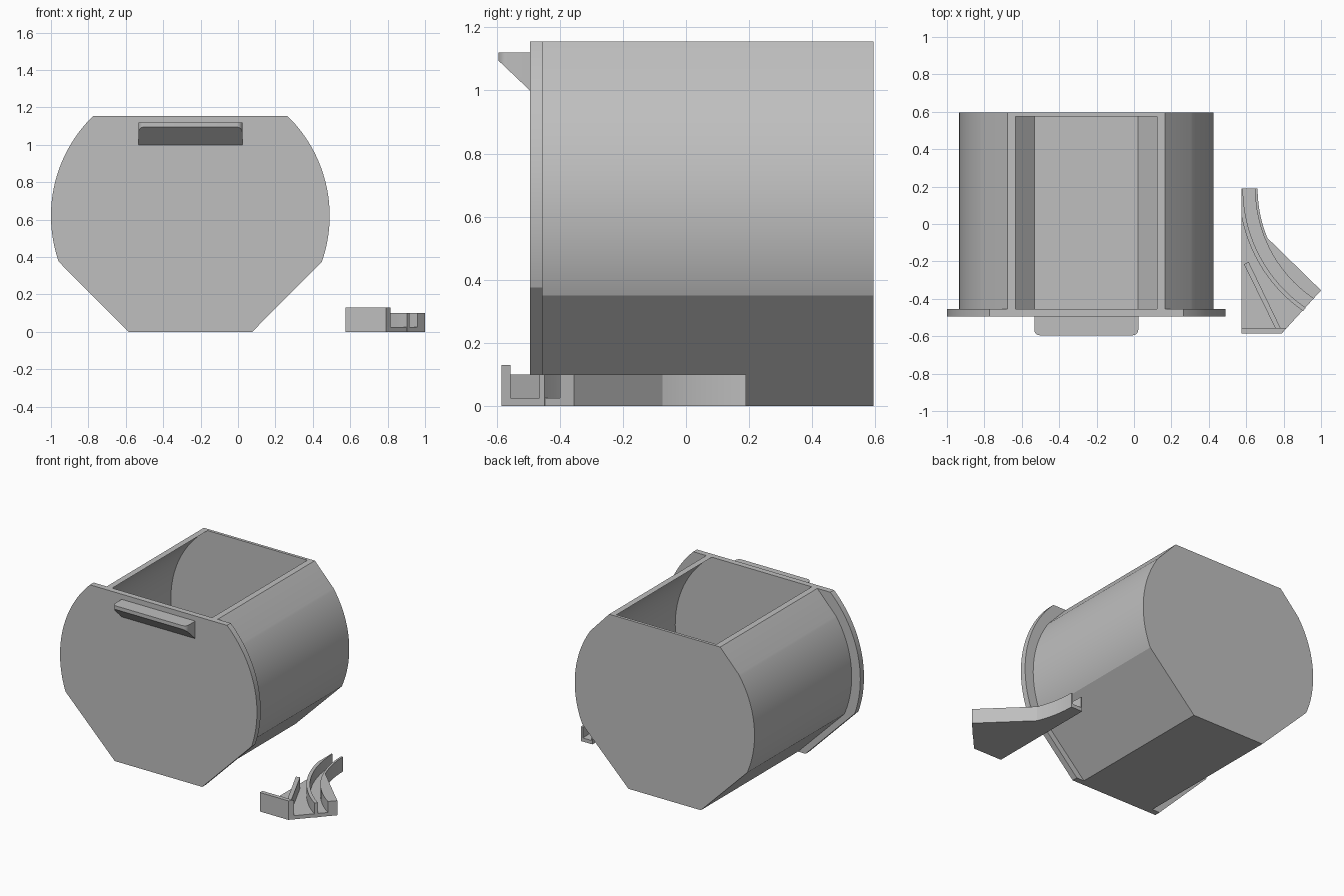
import bpy, bmesh, math

if "Cube" in bpy.data.objects:
    bpy.data.objects.remove(bpy.data.objects["Cube"])

grey = bpy.data.materials.new("plain grey")
grey.diffuse_color = (0.52, 0.52, 0.52, 1)
grey.use_nodes = True
grey.node_tree.nodes["Principled BSDF"].inputs["Base Color"].default_value = grey.diffuse_color

CX, CZ, TOP = -0.255, 0.62, 1.155      # drum axis and flat top height


def prism(name, pts, lo, hi, axis="z", smooth=True):
    """Extrude a 2D outline; lo and hi are heights, lo may be a function of the point."""
    low = lo if callable(lo) else (lambda p: lo)
    place = (lambda p, t: (p[0], p[1], t)) if axis == "z" else (lambda p, t: (p[0], t, p[1]))
    bm = bmesh.new()
    a = [bm.verts.new(place(p, low(p))) for p in pts]
    b = [bm.verts.new(place(p, hi)) for p in pts]
    bm.faces.new(a)
    bm.faces.new(b[::-1])
    n = len(pts)
    for i in range(n):
        j = (i + 1) % n
        bm.faces.new((a[i], b[i], b[j], a[j]))
    bmesh.ops.recalc_face_normals(bm, faces=bm.faces)
    mesh = bpy.data.meshes.new(name)
    bm.to_mesh(mesh)
    bm.free()
    mesh.materials.append(grey)
    ob = bpy.data.objects.new(name, mesh)
    bpy.context.collection.objects.link(ob)
    if smooth:
        shade(ob)
    return ob


def shade(ob):
    bpy.ops.object.select_all(action="DESELECT")
    ob.select_set(True)
    bpy.context.view_layer.objects.active = ob
    bpy.ops.object.shade_smooth_by_angle(angle=math.radians(15))


def drum(r, z_top, z_join, z_floor, half_floor, steps=48, top_half=None):
    """Round outline with flat top and 45 degree lower corners, mirrored about the axis."""
    a0 = math.asin((z_join - CZ) / r)
    a1 = math.asin((z_top - CZ) / r)
    side = [(half_floor, z_floor)]
    for i in range(steps + 1):
        a = a0 + (a1 - a0) * i / steps
        side.append((r * math.cos(a), CZ + r * math.sin(a)))
    if top_half:
        side.append(top_half)
    return [(CX + x, z) for x, z in side] + [(CX - x, z) for x, z in reversed(side)]


# Front plate
prism("front_plate", drum(0.745, TOP, 0.375, 0, 0.331), -0.495, -0.455, "y")

# Hollow drawer body, with a straight run at each upper shoulder
body = prism("drawer_body", drum(0.68, 1.006, 0.35, 0, 0.274, top_half=(0.42, TOP)),
             -0.465, 0.595, "y", False)
cutter = prism("cavity_cutter", drum(0.655, TOP, 0.34, 0.025, 0.277, top_half=(0.377, 1.3)),
               -0.455, 0.575, "y", False)
cutter.hide_render = True
cut = body.modifiers.new("cavity", "BOOLEAN")
cut.operation, cut.solver, cut.object = "DIFFERENCE", "EXACT", cutter
bpy.context.view_layer.objects.active = body
bpy.ops.object.modifier_apply(modifier=cut.name)
bpy.data.objects.remove(cutter)
shade(body)

# Pull handle: rounded plan with a sloping underside
R, HW = 0.03, 0.278
half = [(HW, -0.495)] + [(HW - R + R * math.cos(t), -0.565 - R * math.sin(t))
                         for t in (math.pi / 2 * i / 8 for i in range(9))]
plan = [(CX + x, y) for x, y in half] + [(CX - x, y) for x, y in reversed(half)]
prism("pull_handle", plan, lambda p: 1.0 + 0.95 * (-0.495 - p[1]), 1.12)


# Separate guide piece with a curved channel
def arc(r, y0, y1, n=20):
    ys = [y0 + (y1 - y0) * i / n for i in range(n + 1)]
    return [(1.358 - math.sqrt(r * r - (y - 0.19) ** 2), y) for y in ys]


outer = arc(0.697, 0.19, -0.075)
prism("guide_base", outer + [(1.0, -0.355), (0.79, -0.585), (0.575, -0.585), (0.575, 0.19)],
      0, 0.025)
prism("guide_outer_wall", outer + [(1.0, -0.355)] + arc(0.711, -0.399, 0.19), 0, 0.10)
prism("guide_inner_wall", arc(0.775, 0.19, -0.448) + arc(0.797, -0.465, 0.041)
      + [(0.575, 0.19)], 0, 0.10)
prism("guide_rib", [(0.588, -0.215), (0.613, -0.203), (0.785, -0.56), (0.757, -0.56)], 0, 0.10)
prism("guide_front_wall", [(0.575, -0.585), (0.79, -0.585), (0.815, -0.557), (0.575, -0.557)],
      0, 0.13)

# Centre the depth of the whole set
for ob in bpy.data.objects:
    ob.location.y = 0.0
